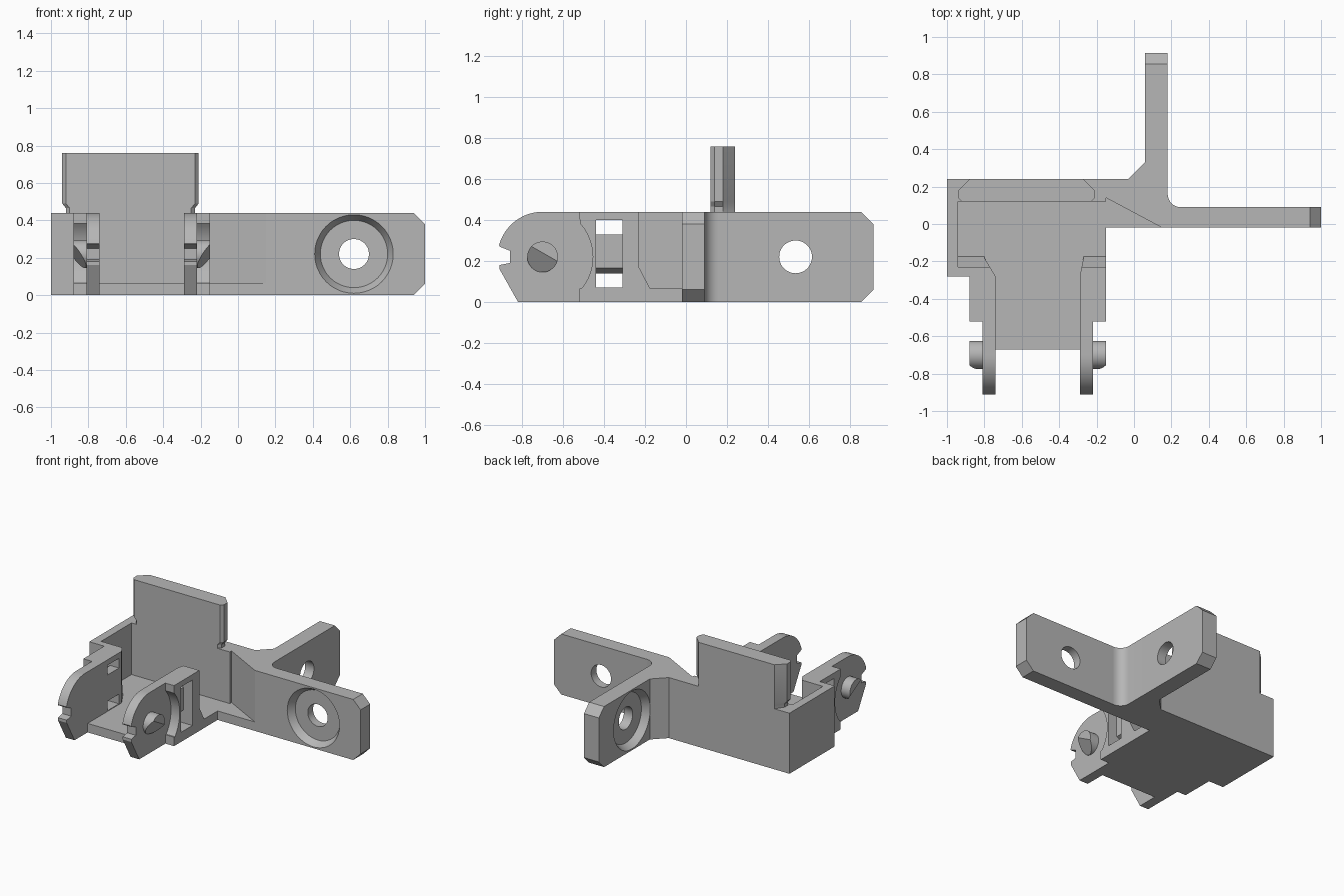
import bpy, bmesh
from math import sin, cos, radians
from mathutils import Vector

cube = bpy.data.objects.get("Cube")
if cube:
    bpy.data.objects.remove(cube, do_unlink=True)

grey = bpy.data.materials.new("plain_grey")
grey.use_nodes = True
GREY = (0.47, 0.47, 0.47, 1)
grey.diffuse_color = GREY
grey.node_tree.nodes["Principled BSDF"].inputs["Base Color"].default_value = GREY

FLOOR, TOP, MID = 0.065, 0.44, 0.22


def place(axis, p, d):
    u, v = p
    return {"x": (d, u, v), "y": (u, d, v), "z": (u, v, d)}[axis]


def arc(cu, cv, r, start, end, n=16):
    angles = [radians(start + (end - start) * i / n) for i in range(n + 1)]
    return [(cu + r * cos(a), cv + r * sin(a)) for a in angles]


def loft(name, axis, sections):
    """Join matching outlines, each given as (depth, points), into a solid."""
    bm = bmesh.new()
    loops = [[bm.verts.new(place(axis, p, d)) for p in pts] for d, pts in sections]
    for a, b in zip(loops, loops[1:]):
        for i in range(len(a)):
            j = (i + 1) % len(a)
            bm.faces.new((a[i], a[j], b[j], b[i]))
    bm.faces.new(loops[0])
    bm.faces.new(loops[-1])
    bmesh.ops.recalc_face_normals(bm, faces=bm.faces)
    mesh = bpy.data.meshes.new(name)
    bm.to_mesh(mesh)
    bm.free()
    mesh.materials.append(grey)
    obj = bpy.data.objects.new(name, mesh)
    bpy.context.collection.objects.link(obj)
    return obj


def prism(name, axis, pts, a, b):
    return loft(name, axis, [(a, pts), (b, pts)])


def rect(u0, u1, v0, v1):
    return [(u0, v0), (u1, v0), (u1, v1), (u0, v1)]


def activate(obj):
    bpy.ops.object.select_all(action="DESELECT")
    obj.select_set(True)
    bpy.context.view_layer.objects.active = obj


def cut(obj, cutter):
    cutter.hide_render = True
    mod = obj.modifiers.new("cut", "BOOLEAN")
    mod.operation, mod.solver, mod.object = "DIFFERENCE", "EXACT", cutter
    activate(obj)
    bpy.ops.object.modifier_apply(modifier=mod.name)
    bpy.data.objects.remove(cutter, do_unlink=True)


def circle(u, v, r):
    return arc(u, v, r, 0, 360 - 360 / 48, 47)


parts = []

# Floor tray, stepped narrower towards the front
parts.append(prism("floor", "z", [
    (-1, 0.24), (-1, -0.28), (-0.88, -0.28), (-0.88, -0.52), (-0.74, -0.52),
    (-0.74, -0.67), (-0.29, -0.67), (-0.29, -0.52), (-0.15, -0.52),
    (-0.15, -0.02), (0.15, -0.02), (-0.15, 0.14), (-0.15, 0.24)], 0, FLOOR))

# Back and outer walls, and the tall plate
parts.append(prism("back_wall", "y", rect(-1, -0.15, 0, TOP), 0.12, 0.24))
parts.append(prism("outer_wall", "x", rect(-0.28, 0.24, 0, TOP), -1, -0.94))


def plate(e):
    return [(-0.94 + e, 0.14), (-0.92 + e, 0.12), (-0.23 - e, 0.12), (-0.21 - e, 0.14),
            (-0.21 - e, 0.18), (-0.27, 0.24), (-0.88, 0.24), (-0.94 + e, 0.18)]


parts.append(loft("tall_plate", "z", [
    (TOP - 0.01, plate(0.02)), (0.465, plate(0.02)), (0.49, plate(0)), (0.76, plate(0))]))

# Short front wall with a sloped foot
foot = [(-0.23, TOP), (-0.23, 0.17), (-0.175, FLOOR), (-0.175, 0)]
parts.append(prism("front_wall", "x", [(-0.28, 0), (-0.28, TOP)] + foot, -1, -0.87))

# Side blocks, ears and pins on both sides
block = ([(-0.52, 0)] + arc(-0.70, MID, 0.245, -42, 42) + [(-0.52, TOP)] + foot)
ear = ([(-0.45, 0), (-0.82, 0), (-0.91, 0.16), (-0.91, 0.18), (-0.86, 0.19),
        (-0.86, 0.25), (-0.91, 0.27)] + arc(-0.70, MID, 0.22, 165, 90) + [(-0.45, TOP)])
for side, inner, out, lean in (("right", -0.74, -1, 0.06), ("left", -0.29, 1, 0.02)):
    outer = inner + out * 0.14
    mid = inner + out * 0.07
    wall = prism(side + "_side_block", "x", block, inner, outer)
    cut(wall, prism("window_cutter", "x", rect(-0.44, -0.31, 0.07, 0.40),
                    inner - out * 0.05, outer + out * 0.05))
    cut(wall, prism("corner_cutter", "z", [
        (inner + out * lean, -0.15), (inner + out * lean, -0.18), (inner, -0.28),
        (inner - out * 0.02, -0.28), (inner - out * 0.02, -0.15)], FLOOR, 0.5))
    parts.append(wall)
    parts.append(prism(side + "_window_bar", "y", [
        (inner, 0.14), (mid, 0.165), (mid, 0.33), (inner, 0.33)], -0.45, -0.30))
    parts.append(prism(side + "_ear", "x", ear, inner, mid))

    pin = prism(side + "_pin", "x", circle(-0.70, MID, 0.075), mid, outer)
    bm = bmesh.new()
    bm.from_mesh(pin.data)
    res = bmesh.ops.bisect_plane(
        bm, geom=bm.verts[:] + bm.edges[:] + bm.faces[:], clear_outer=True,
        plane_co=(outer, -0.70, 0.24), plane_no=Vector((out * 0.11, -0.04, -0.07)).normalized())
    edges = [e for e in res["geom_cut"] if isinstance(e, bmesh.types.BMEdge)]
    bmesh.ops.holes_fill(bm, edges=edges)
    bmesh.ops.recalc_face_normals(bm, faces=bm.faces)
    bm.to_mesh(pin.data)
    bm.free()
    parts.append(pin)

# Corner web joining both arms to the tray
parts.append(prism("corner_web", "z", [
    (-0.15, 0.24), (-0.03, 0.24), (0.06, 0.33), (0.18, 0.33)]
    + arc(0.25, 0.16, 0.07, 180, 270, 8)
    + [(0.25, -0.02), (0.15, -0.02), (-0.15, 0.14)], 0, TOP))


# Two arms with clipped ends and countersunk holes
def add_arm(name, axis, start, end, face, back, hole):
    c = 0.06
    arm = prism(name, axis, [(start, 0), (end - c, 0), (end, c), (end, TOP - c),
                             (end - c, TOP), (start, TOP)], face, back)
    cut(arm, loft("recess_cutter", axis, [
        (face - 0.01, circle(hole, MID, 0.213)), (face, circle(hole, MID, 0.21)),
        (face + 0.05, circle(hole, MID, 0.18))]))
    cut(arm, prism("hole_cutter", axis, circle(hole, MID, 0.08), face - 0.1, back + 0.1))
    parts.append(arm)


add_arm("side_arm", "y", 0.25, 1.0, -0.02, 0.09, 0.62)
add_arm("rear_arm", "x", 0.32, 0.915, 0.06, 0.18, 0.535)

for obj in parts:
    activate(obj)
    bpy.ops.object.shade_smooth_by_angle(angle=radians(25))
